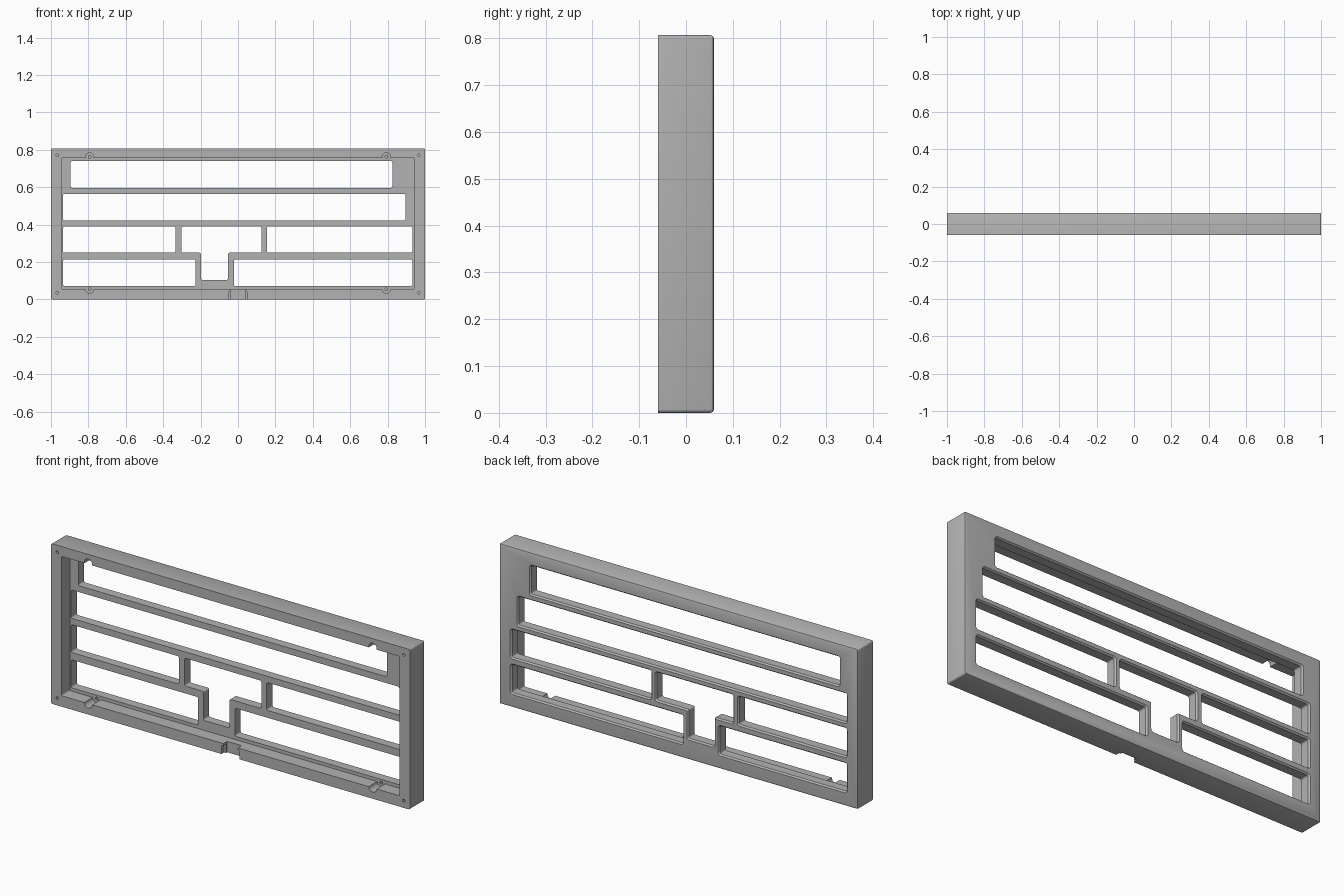
import bpy, bmesh
from math import pi, cos, sin
from mathutils import Vector

W, H, BACK, FLOOR = 1.0, 0.807, 0.06, 0.007
EDGE = 0.008

if "Cube" in bpy.data.objects:
    bpy.data.objects.remove(bpy.data.objects["Cube"])

grey = bpy.data.materials.new("case grey")
grey.use_nodes = True
colour = (0.45, 0.45, 0.45, 1)
grey.diffuse_color = colour
grey.node_tree.nodes["Principled BSDF"].inputs["Base Color"].default_value = colour


def rect(x0, x1, z0, z1):
    return [(x0, z0), (x1, z0), (x1, z1), (x0, z1)]


def rounded(points, radius, grow=0.0, steps=4):
    """Counter-clockwise outline, grown outward, with filleted corners."""
    result = []
    n = len(points)
    for i in range(n):
        p = Vector(points[i])
        a = (p - Vector(points[i - 1])).normalized()
        b = (Vector(points[(i + 1) % n]) - p).normalized()
        convex = a.x * b.y - a.y * b.x > 0
        p = p + grow * (Vector((a.y, -a.x)) + Vector((b.y, -b.x)))
        r = max(radius + (grow if convex else -grow), 0.001)
        centre = p - r * a + r * b
        for k in range(steps + 1):
            t = k / steps * pi / 2
            result.append(centre + r * (a * sin(t) - b * cos(t)))
    return result


def circle(x, z, r, n=20):
    return [(x + r * cos(2 * pi * k / n), z + r * sin(2 * pi * k / n)) for k in range(n)]


def loft(name, sections):
    """Solid through matching outlines, given as (y, outline) pairs."""
    bm = bmesh.new()
    rings = [[bm.verts.new((p[0], y, p[1])) for p in outline] for y, outline in sections]
    for lower, upper in zip(rings, rings[1:]):
        for i in range(len(lower)):
            bm.faces.new((lower[i - 1], lower[i], upper[i], upper[i - 1]))
    bm.faces.new(rings[0])
    bm.faces.new(rings[-1])
    bmesh.ops.recalc_face_normals(bm, faces=bm.faces)
    mesh = bpy.data.meshes.new(name)
    bm.to_mesh(mesh)
    bm.free()
    obj = bpy.data.objects.new(name, mesh)
    bpy.context.collection.objects.link(obj)
    mesh.materials.append(grey)
    return obj


def cut(target, sections):
    cutter = loft("cutter", sections)
    cutter.hide_render = True
    mod = target.modifiers.new("cut", "BOOLEAN")
    mod.operation, mod.solver, mod.object = "DIFFERENCE", "EXACT", cutter
    bpy.context.view_layer.objects.active = target
    bpy.ops.object.modifier_apply(modifier=mod.name)
    bpy.data.objects.remove(cutter)


# Outer shell, with softened corners and back edge
outline = rect(-W, W, 0, H)
case = loft("keyboard_case", [
    (-BACK, rounded(outline, EDGE)),
    (BACK - EDGE, rounded(outline, EDGE)),
    (BACK - EDGE * 0.3, rounded(outline, EDGE, -EDGE * 0.3)),
    (BACK, rounded(outline, EDGE, -EDGE)),
])

# Shallow tray open at the front
tray = rounded(rect(-0.942, 0.942, 0.055, 0.757), 0.006)
cut(case, [(-0.1, tray), (FLOOR, tray)])

# Key row windows, flared at the back face
centre_window = [(-0.198, 0.105), (-0.053, 0.105), (-0.053, 0.25), (0.125, 0.25),
                 (0.125, 0.39), (-0.302, 0.39), (-0.302, 0.25), (-0.198, 0.25)]
windows = [
    rect(-0.895, 0.825, 0.597, 0.74),
    rect(-0.935, 0.895, 0.422, 0.565),
    rect(-0.935, -0.335, 0.25, 0.39),
    rect(0.155, 0.932, 0.25, 0.39),
    rect(-0.935, -0.227, 0.072, 0.213),
    rect(-0.022, 0.932, 0.072, 0.213),
    centre_window,
]
for window in windows:
    hole = rounded(window, 0.008)
    cut(case, [(-0.02, hole), (BACK - EDGE, hole),
               (BACK, rounded(window, 0.008, EDGE * 0.8)),
               (BACK + 0.02, rounded(window, 0.008, EDGE * 0.8))])

# Screw clearances in the rim, their pilot holes, and the corner holes
for side in (-1, 1):
    for z_tray, z_corner in ((0.055, 0.036), (0.762, H - 0.036)):
        x = side * 0.793
        notch = circle(x, z_tray, 0.022)
        cut(case, [(-0.1, notch), (FLOOR, notch)])
        pilot = circle(x, z_tray, 0.007, 12)
        cut(case, [(-0.02, pilot), (0.04, pilot)])
        corner = circle(side * 0.966, z_corner, 0.007, 12)
        cut(case, [(-0.1, corner), (0.02, corner)])

# Cable port through the lower rim: wide outer pocket and narrow inner slot
pocket = rounded(rect(-0.05, 0.05, -0.03, 0.045), 0.008)
slot = rounded(rect(-0.04, 0.04, -0.03, 0.07), 0.004)
cut(case, [(-0.1, pocket), (-0.04, pocket)])
cut(case, [(-0.1, slot), (-0.03, slot)])

bpy.ops.object.select_all(action="DESELECT")
case.select_set(True)
bpy.context.view_layer.objects.active = case
bpy.ops.object.shade_smooth_by_angle(angle=pi / 6)
